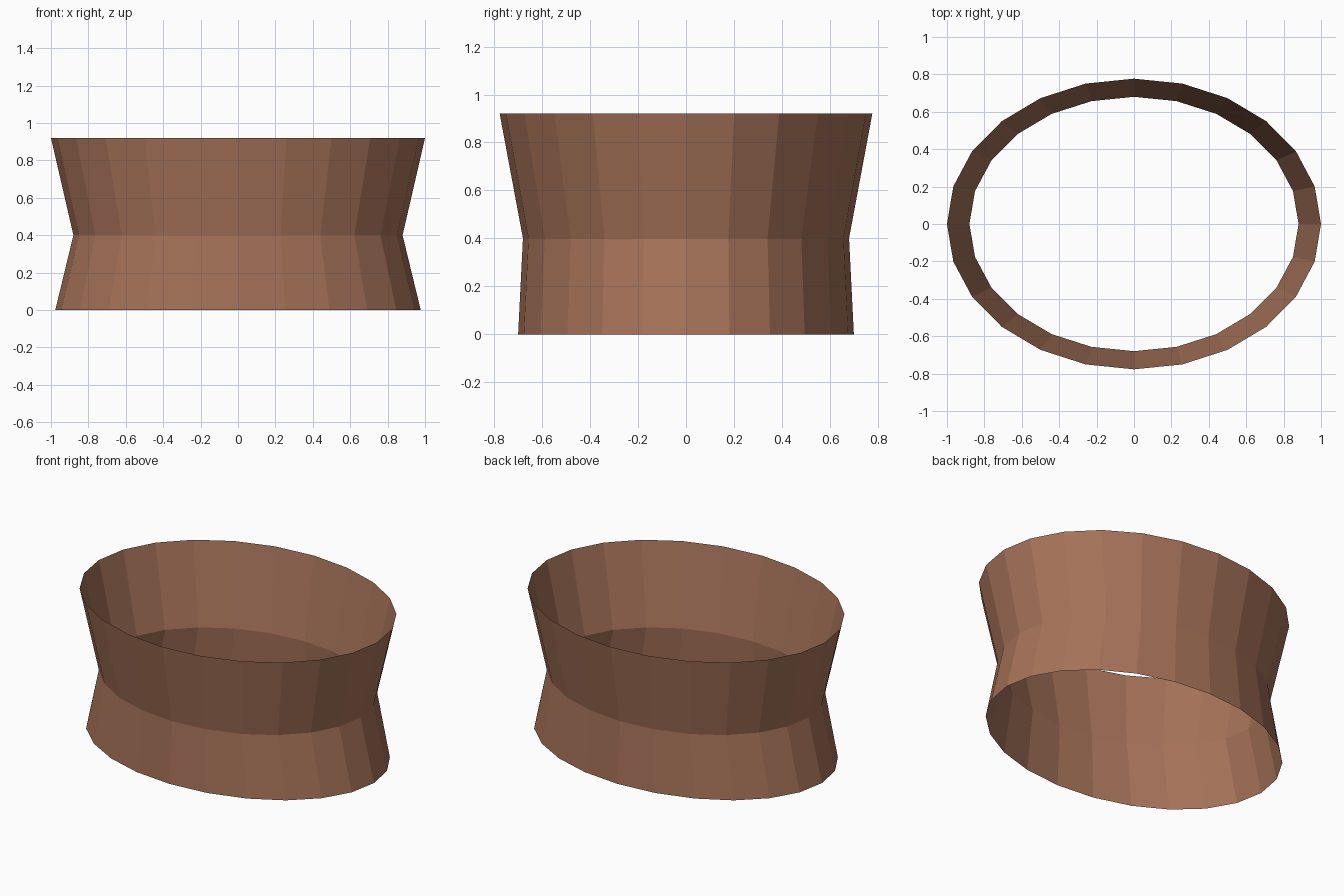
import bpy
import bmesh
from math import cos, sin, tau

cube = bpy.data.objects.get("Cube")
if cube:
    bpy.data.objects.remove(cube, do_unlink=True)

SIDES = 24
# Oval rings from bottom to top: x radius, y radius, height
RINGS = [(0.977, 0.70, 0.0), (0.88, 0.68, 0.40), (1.0, 0.777, 0.92)]

# Brown material
brown = bpy.data.materials.new("warm_brown")
colour = (0.38, 0.17, 0.10, 1.0)
brown.use_nodes = True
brown.diffuse_color = colour
shader = next(n for n in brown.node_tree.nodes if n.type == "BSDF_PRINCIPLED")
shader.inputs["Base Color"].default_value = colour

# Open, pinched oval band with flat facets
bm = bmesh.new()
loops = [[bm.verts.new((rx * cos(tau * i / SIDES), ry * sin(tau * i / SIDES), z))
          for i in range(SIDES)] for rx, ry, z in RINGS]
for low, high in zip(loops, loops[1:]):
    for i in range(SIDES):
        j = (i + 1) % SIDES
        bm.faces.new((low[i], low[j], high[j], high[i]))

mesh = bpy.data.meshes.new("oval_band")
bm.to_mesh(mesh)
bm.free()
mesh.materials.append(brown)
band = bpy.data.objects.new("oval_band", mesh)
bpy.context.collection.objects.link(band)
